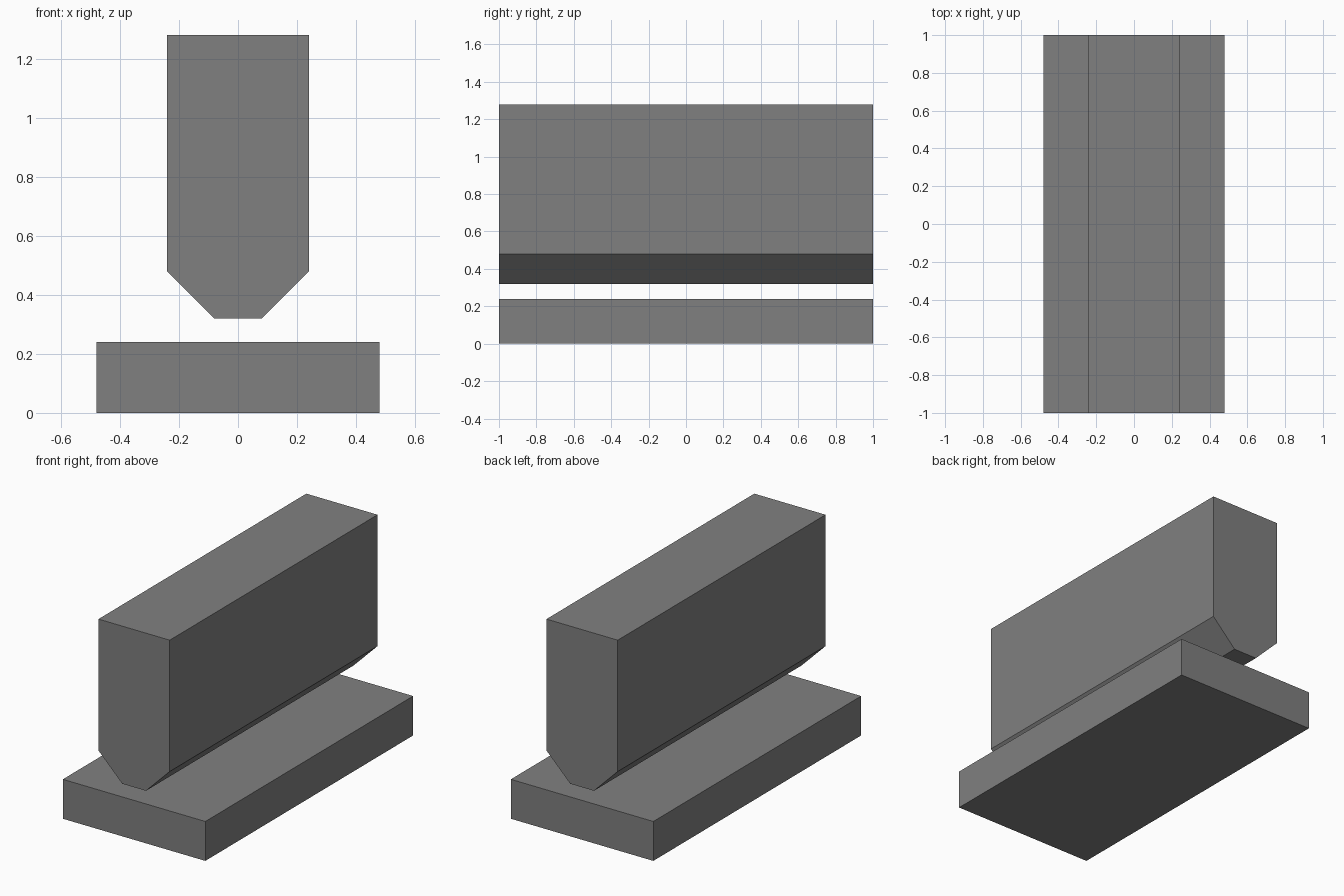
import bpy, bmesh

if "Cube" in bpy.data.objects:
    bpy.data.objects.remove(bpy.data.objects["Cube"])

grey = bpy.data.materials.new("mid_grey")
grey.diffuse_color = (0.216, 0.216, 0.216, 1)
grey.use_nodes = True
grey.node_tree.nodes["Principled BSDF"].inputs["Base Color"].default_value = grey.diffuse_color


def extrude_profile(name, half_profile, half_length=1.0):
    """Mirror a right-hand (x, z) outline across x = 0 and extrude it along y."""
    outline = half_profile + [(-x, z) for x, z in reversed(half_profile)]
    bm = bmesh.new()
    face = bm.faces.new([bm.verts.new((x, -half_length, z)) for x, z in outline])
    ext = bmesh.ops.extrude_face_region(bm, geom=[face])
    verts = [g for g in ext["geom"] if isinstance(g, bmesh.types.BMVert)]
    bmesh.ops.translate(bm, verts=verts, vec=(0, 2 * half_length, 0))
    bmesh.ops.recalc_face_normals(bm, faces=bm.faces)
    mesh = bpy.data.meshes.new(name)
    bm.to_mesh(mesh)
    bm.free()
    mesh.materials.append(grey)
    obj = bpy.data.objects.new(name, mesh)
    bpy.context.collection.objects.link(obj)
    return obj


# Flat base slab
extrude_profile("base_slab", [(0.48, 0.0), (0.48, 0.24)])

# Floating upper block with chamfered lower edges
extrude_profile("upper_block", [(0.08, 0.32), (0.24, 0.48), (0.24, 1.28)])
